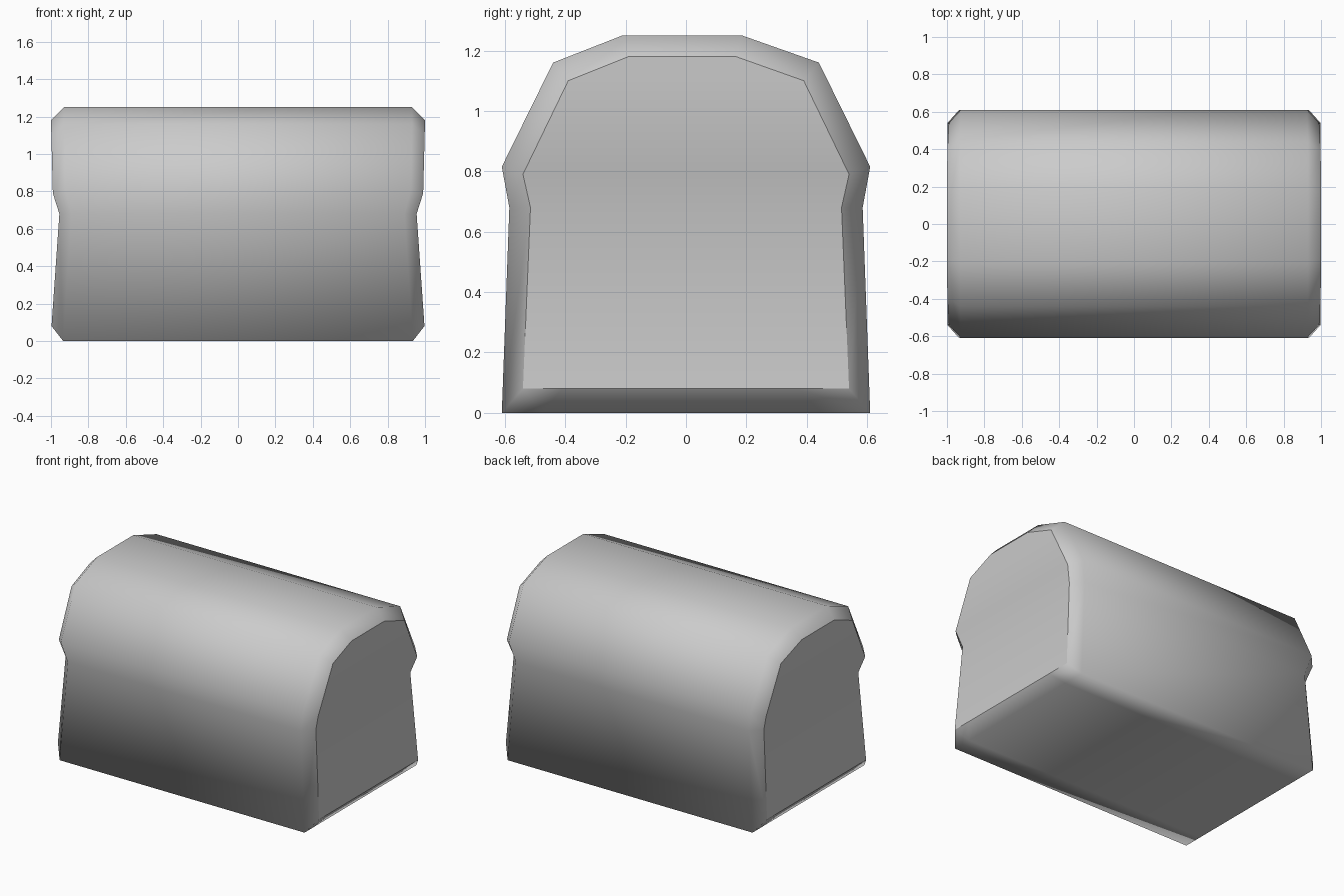
import bpy
import bmesh

if "Cube" in bpy.data.objects:
    bpy.data.objects.remove(bpy.data.objects["Cube"])

# Cross-section rows, bottom to top:
# (z, front y, back y, half length) for the body edge and the inset end panel
BODY = [(0.0, -0.475, 0.45, 0.935), (0.0, -0.61, 0.61, 0.935),
        (0.68, -0.585, 0.585, 0.89), (0.815, -0.61, 0.61, 0.925),
        (1.16, -0.44, 0.44, 0.93), (1.25, -0.21, 0.185, 0.93)]
PANEL = [(0.08, -0.41, 0.37, 0.997), (0.08, -0.54, 0.54, 0.997),
         (0.68, -0.515, 0.515, 0.955), (0.79, -0.54, 0.54, 0.99),
         (1.10, -0.39, 0.39, 0.998), (1.18, -0.19, 0.165, 1.0)]


def ring(bm, rows, side):
    """Closed loop of vertices: up the front, then down the back."""
    front = [bm.verts.new((side * x, yf, z)) for z, yf, yb, x in rows]
    back = [bm.verts.new((side * x, yb, z)) for z, yf, yb, x in rows]
    return front + back[::-1]


def bridge(bm, a, b):
    n = len(a)
    for i in range(n):
        j = (i + 1) % n
        bm.faces.new((a[i], a[j], b[j], b[i]))


bm = bmesh.new()
body = {s: ring(bm, BODY, s) for s in (-1, 1)}
panel = {s: ring(bm, PANEL, s) for s in (-1, 1)}

# Long shell
bridge(bm, body[-1], body[1])

for s in (-1, 1):
    # Chamfer around each end
    bridge(bm, body[s], panel[s])
    # End panel: lowest strip takes in the extra bottom points
    p = panel[s]
    n = len(p)
    bm.faces.new((p[0], p[1], p[2], p[n - 3], p[n - 2], p[n - 1]))
    for i in range(2, n // 2 - 1):
        bm.faces.new((p[i], p[i + 1], p[n - 2 - i], p[n - 1 - i]))
    # Crisp outline of the panel
    for i in range(n):
        bm.edges.get((p[i], p[(i + 1) % n])).smooth = False

bmesh.ops.recalc_face_normals(bm, faces=bm.faces[:])
for f in bm.faces:
    f.smooth = True

mesh = bpy.data.meshes.new("chest")
bm.to_mesh(mesh)
bm.free()
chest = bpy.data.objects.new("chest", mesh)
bpy.context.collection.objects.link(chest)
